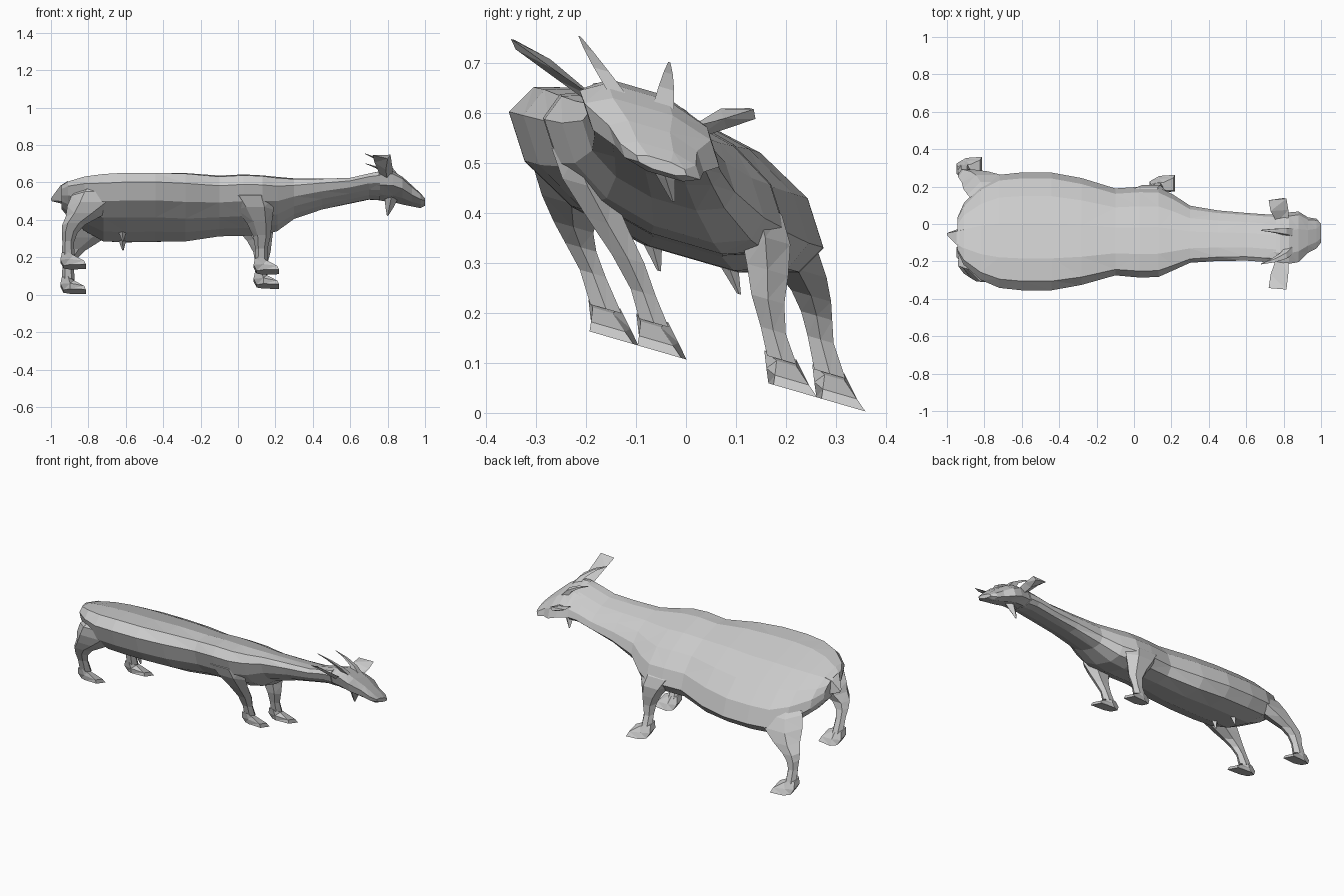
import bpy, bmesh, math
from mathutils import Vector

S, T, O = 0.32, 0.29, 0.083      # the animal leans: sheared sideways axis and up axis


def place(x, v, w):
    """Upright animal space (along, sideways, up) to the leaning model space."""
    return Vector((x, O + v - S * w, O + w - T * v))


def loft(name, rings):
    """Skin rings of upright-space points, with capped ends and flat faces."""
    bm = bmesh.new()
    rows = [[bm.verts.new(place(*p)) for p in r] for r in rings]
    n = len(rows[0])
    for a, b in zip(rows, rows[1:]):
        for i in range(n):
            j = (i + 1) % n
            bm.faces.new((a[i], a[j], b[j], b[i]))
    bm.faces.new(rows[0])
    bm.faces.new(rows[-1])
    bmesh.ops.triangulate(bm, faces=[f for f in bm.faces if len(f.verts) == 4])
    bmesh.ops.recalc_face_normals(bm, faces=bm.faces)
    me = bpy.data.meshes.new(name)
    bm.to_mesh(me)
    bm.free()
    ob = bpy.data.objects.new(name, me)
    bpy.context.collection.objects.link(ob)
    return ob


def power(c, e):
    return math.copysign(abs(c) ** e, c)


def cross_ring(x, top, bottom, ymin, ymax, n=12, e=0.88):
    """Upright ring across the body whose leaning outline fits the given extents."""
    half_y, half_z = (ymax - ymin) / 2, (top - bottom) / 2
    a, b = half_y, half_z
    angles = [2 * math.pi * (i + 0.5) / n for i in range(n)]
    unit = [(power(math.cos(t), e), power(math.sin(t), e)) for t in angles]
    for _ in range(8):
        a *= half_y / max(a * c - S * b * s for c, s in unit)
        b *= half_z / max(b * s - T * a * c for c, s in unit)
    w = (top + bottom) / 2 - O
    return [(x, a * c, w + b * s) for c, s in unit]


def level_ring(x, v, w, rx, rv, n=6):
    """Horizontal ring for limbs."""
    return [(x + rx * math.cos(2 * math.pi * i / n),
             v + rv * math.sin(2 * math.pi * i / n), w) for i in range(n)]


# Trunk and neck: x, top z, bottom z, min y, max y
trunk = [(-0.945, .585, .460, -.14, .04), (-0.91, .605, .415, -.21, .12),
         (-0.82, .632, .340, -.28, .225), (-0.72, .645, .285, -.325, .28),
         (-0.60, .652, .280, -.352, .278), (-0.44, .652, .282, -.357, .272),
         (-0.28, .650, .285, -.328, .243), (-0.10, .637, .312, -.28, .185),
         (0.03, .643, .315, -.285, .20), (0.13, .638, .318, -.28, .20),
         (0.21, .630, .340, -.245, .16), (0.30, .622, .405, -.205, .10),
         (0.45, .620, .456, -.195, .075), (0.60, .625, .487, -.195, .06),
         (0.70, .648, .508, -.20, .055), (0.76, .660, .505, -.20, .055)]
loft("body_and_neck", [cross_ring(*s) for s in trunk])

# Head, from the poll to the muzzle
head = [(0.69, .640, .515, -.18, .04), (0.78, .668, .500, -.20, .055),
        (0.83, .660, .495, -.215, .06), (0.88, .630, .482, -.215, .055),
        (0.93, .585, .472, -.155, .035), (0.975, .543, .463, -.13, .03),
        (1.00, .515, .475, -.10, .00)]
loft("head", [cross_ring(*s, n=8, e=0.85) for s in head])

# Tail and beard on the centre line
loft("tail", [[(-0.91, -.05, .51), (-0.91, .05, .51), (-0.90, .03, .40), (-0.90, -.03, .40)],
              [(-0.950, -.035, .49), (-0.950, .035, .49), (-0.945, .02, .41), (-0.945, -.02, .41)],
              [(-1.00, -.006, .43), (-1.00, .006, .43), (-0.995, .004, .418), (-0.995, -.004, .418)]])
loft("beard", [level_ring(0.82, 0, .43, .035, .03, 4),
               level_ring(0.81, 0, .385, .022, .018, 4),
               level_ring(0.80, 0, .340, .004, .004, 4)])

# Legs: x, sideways, height, half length, half width
hind = [(-.730, .150, .47, .080, .050), (-.750, .198, .39, .140, .080),
        (-.775, .212, .33, .138, .083), (-.828, .226, .27, .093, .068),
        (-.880, .238, .22, .060, .046), (-.900, .236, .18, .042, .036),
        (-.908, .228, .13, .031, .030), (-.908, .224, .06, .034, .036)]
fore = [(.060, .130, .46, .060, .030), (.065, .182, .38, .118, .056),
        (.092, .178, .32, .098, .058), (.115, .160, .25, .066, .048),
        (.128, .140, .185, .046, .038), (.125, .130, .12, .032, .029),
        (.125, .128, .06, .034, .034)]

for side, tag in ((1, "left"), (-1, "right")):
    for label, leg in (("hind", hind), ("front", fore)):
        loft(f"{tag}_{label}_leg", [level_ring(x, side * v, w, rx, rv)
                                    for x, v, w, rx, rv in leg])
        # Wedge hoof with the toe forward
        x, v = leg[-1][0], side * leg[-1][1]
        loft(f"{tag}_{label}_hoof",
             [[(x + back, v - r, w), (x + back, v + r, w),
               (x + mid, v + q, w), (x + toe, v + side * .008 + t, wt),
               (x + toe, v + side * .008 - t, wt), (x + mid, v - q, w)]
              for back, mid, toe, r, q, t, w, wt in
              ((-.034, 0, .03, .022, .032, .020, .070, .055),
               (-.042, .01, .085, .026, .040, .034, .032, .022),
               (-.025, .01, .094, .026, .046, .044, 0, 0))])

    # Ear: flat flaring leaf
    loft(f"{tag}_ear",
         [[(.765, side * .09, .515), (.825, side * .09, .515), (.80, side * .09, .49)],
          [(.730, side * .17, .575), (.825, side * .17, .555), (.79, side * .17, .535)],
          [(.720, side * .235, .595), (.815, side * .243, .595), (.80, side * .24, .575)]])

    # Horn swept backwards
    loft(f"{tag}_horn",
         [[(x + r * math.cos(t), side * (v + r * math.sin(t)), w) for t in
           (math.pi / 4 + i * math.pi / 2 for i in range(4))]
          for x, v, w, r in ((.835, .045, .54, .030), (.80, .065, .585, .022),
                             (.745, .08, .62, .013), (.68, .090, .645, .003))])

    # Teat
    loft(f"{tag}_teat", [level_ring(-.62, side * .075, .26, .03, .028, 4),
                         level_ring(-.615, side * .08, .178, .004, .004, 4)])
